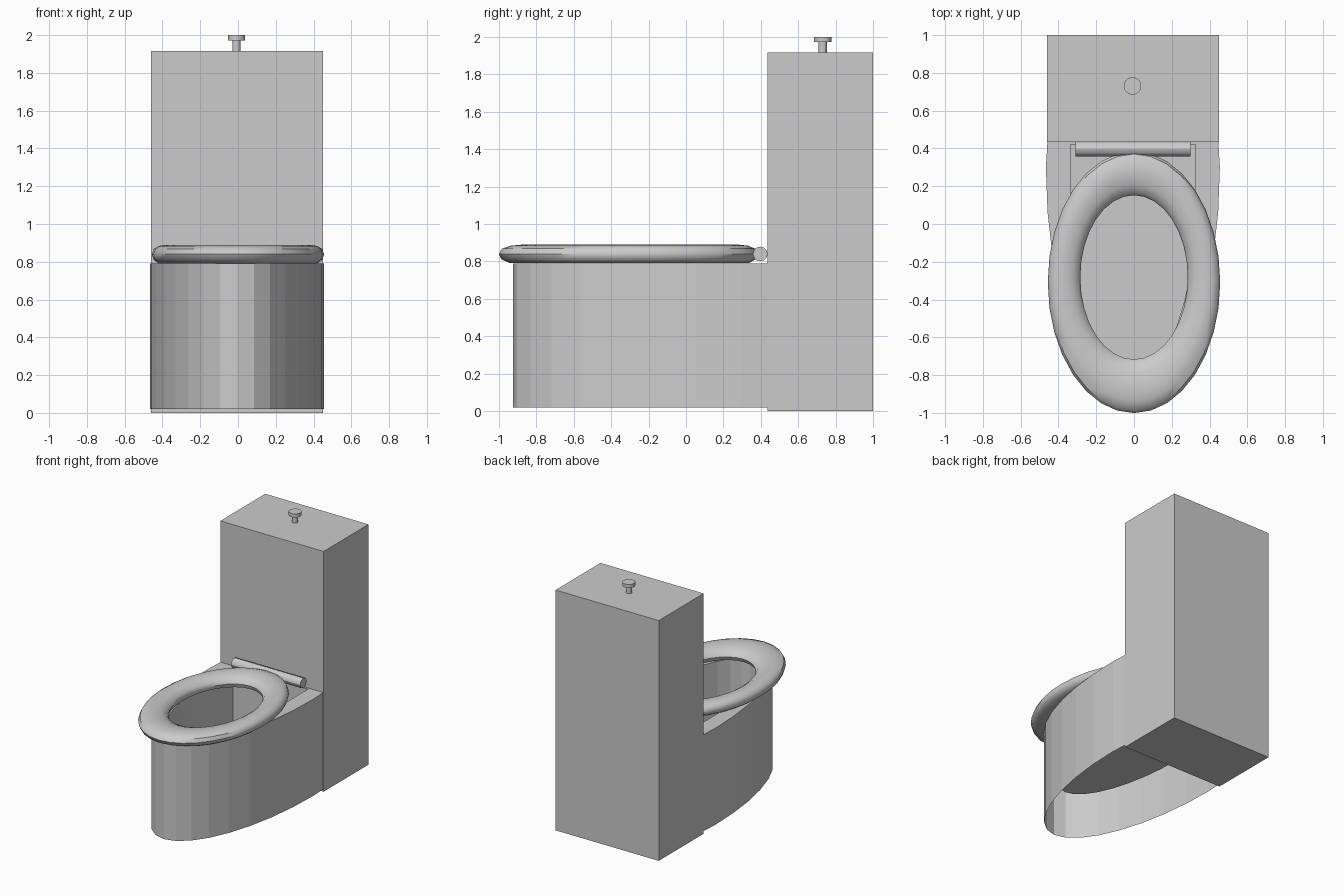
import bpy, bmesh, math

if "Cube" in bpy.data.objects:
    bpy.data.objects.remove(bpy.data.objects["Cube"])


def finish(bm, name, smooth=None):
    bmesh.ops.recalc_face_normals(bm, faces=bm.faces[:])
    mesh = bpy.data.meshes.new(name)
    bm.to_mesh(mesh)
    bm.free()
    ob = bpy.data.objects.new(name, mesh)
    bpy.context.collection.objects.link(ob)
    if smooth:
        bpy.context.view_layer.objects.active = ob
        ob.select_set(True)
        bpy.ops.object.shade_smooth_by_angle(angle=math.radians(smooth))
        ob.select_set(False)
    return ob


def box(name, lo, hi):
    bm = bmesh.new()
    bmesh.ops.create_cube(bm, size=1)
    for v in bm.verts:
        v.co = [lo[i] + (v.co[i] + 0.5) * (hi[i] - lo[i]) for i in range(3)]
    return finish(bm, name)


def cylinder(name, r, depth, loc, sides, rot=(0, 0, 0)):
    bm = bmesh.new()
    bmesh.ops.create_cone(bm, cap_ends=True, segments=sides,
                          radius1=r, radius2=r, depth=depth)
    ob = finish(bm, name, 30)
    ob.location, ob.rotation_euler = loc, rot
    return ob


def u_outline(rx, yc, front, back_x, back_y, n=16):
    """Half ellipse at the front, running to a straight back edge."""
    pts = [(-back_x, back_y)]
    for i in range(n + 1):
        a = math.pi * i / n
        pts.append((-rx * math.cos(a), yc - (yc - front) * math.sin(a)))
    return pts + [(back_x, back_y)]


def skin(bm, rings, closed=False):
    """Join consecutive closed rings of vertices with quads."""
    pairs = list(zip(rings, rings[1:]))
    if closed:
        pairs.append((rings[-1], rings[0]))
    for r0, r1 in pairs:
        for i in range(len(r0)):
            j = (i + 1) % len(r0)
            bm.faces.new((r0[i], r0[j], r1[j], r1[i]))


# Tank
box("tank", (-0.46, 0.435, 0), (0.45, 1.0, 1.915))

# Flush button on the tank
cylinder("button_stem", 0.022, 0.06, (-0.008, 0.73, 1.943), 16)
cylinder("button_cap", 0.046, 0.029, (-0.008, 0.73, 1.9855), 24)

# Bowl: outer skirt open underneath, flat rim, sunken basin with a floor
outer = u_outline(0.46, 0.3, -0.925, 0.452, 0.435)
inner = u_outline(0.33, 0.1, -0.80, 0.33, 0.42)
bm = bmesh.new()
rings = [[bm.verts.new((x - 0.006, y, z)) for x, y in pts]
         for pts, z in ((outer, 0.02), (outer, 0.79), (inner, 0.79), (inner, 0.33))]
skin(bm, rings)
bm.faces.new(rings[-1])
finish(bm, "bowl")

# Seat: rounded section swept around an ellipse (0 = outer edge, 1 = hole edge)
section = [(0, 0.84), (0.06, 0.868), (0.22, 0.884), (0.45, 0.89), (0.75, 0.877),
           (0.94, 0.855), (1, 0.83), (0.95, 0.80), (0.7, 0.792), (0.2, 0.792),
           (0.05, 0.812)]
bm = bmesh.new()
rings = []
for t, z in section:
    rx, ry = 0.456 - 0.172 * t, 0.692 - 0.258 * t
    yc = -0.308 + 0.026 * t
    rings.append([bm.verts.new((rx * math.cos(a), yc + ry * math.sin(a), z))
                  for a in (math.tau * i / 32 for i in range(32))])
skin(bm, rings, closed=True)
finish(bm, "seat", 40)

# Hinge bar behind the seat
cylinder("hinge_bar", 0.039, 0.608, (-0.006, 0.397, 0.84), 12, (0, math.pi / 2, 0))
